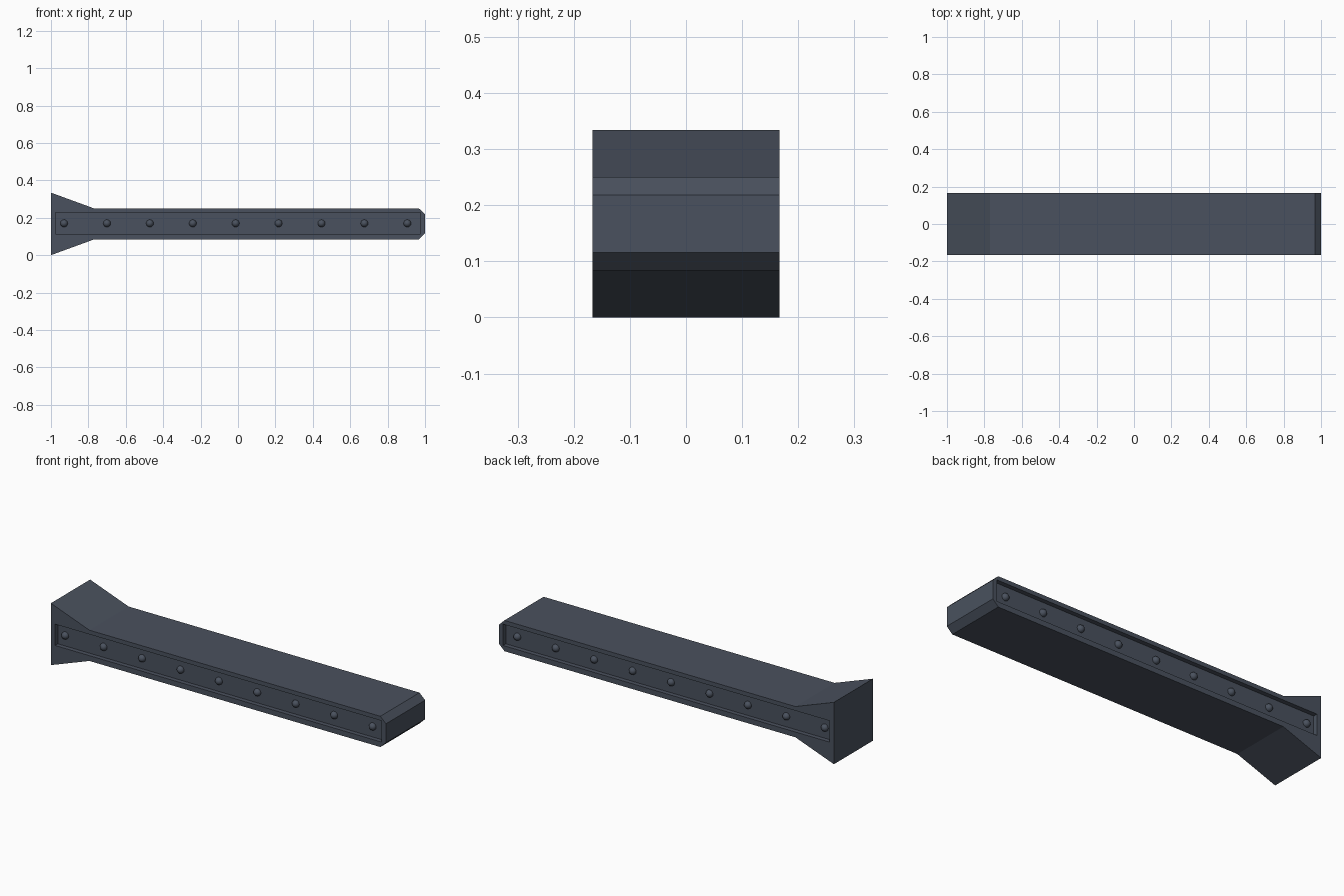
import bpy, bmesh, math
from mathutils import Matrix

if "Cube" in bpy.data.objects:
    bpy.data.objects.remove(bpy.data.objects["Cube"])

HALF_Y = 0.167     # half width of the beam
MID_Z = 0.167      # height of the centre line
DEPTH = 0.024      # depth of the side recesses


def material(name, rgb):
    m = bpy.data.materials.new(name)
    m.diffuse_color = (*rgb, 1)
    m.use_nodes = True
    m.node_tree.nodes["Principled BSDF"].inputs["Base Color"].default_value = m.diffuse_color
    return m


steel = material("blue grey steel", (0.068, 0.083, 0.112))


def make_object(name, bm, mat=None):
    bmesh.ops.recalc_face_normals(bm, faces=bm.faces)
    mesh = bpy.data.meshes.new(name)
    bm.to_mesh(mesh)
    bm.free()
    ob = bpy.data.objects.new(name, mesh)
    bpy.context.collection.objects.link(ob)
    if mat:
        mesh.materials.append(mat)
    return ob


# Beam: half profile mirrored about the centre line, extruded across y
upper = [(-1, 0.167), (-0.77, 0.083), (0.967, 0.083), (1, 0.051)]
profile = upper + [(x, -z) for x, z in reversed(upper)]
bm = bmesh.new()
face = bm.faces.new([bm.verts.new((x, -HALF_Y, MID_Z + z)) for x, z in profile])
ext = bmesh.ops.extrude_face_region(bm, geom=[face])
bmesh.ops.translate(bm, vec=(0, 2 * HALF_Y, 0),
                    verts=[v for v in ext["geom"] if isinstance(v, bmesh.types.BMVert)])
beam = make_object("beam", bm, steel)

# Long recess on each side
for side, label in ((-1, "front"), (1, "back")):
    bm = bmesh.new()
    bmesh.ops.create_cube(bm, size=1, matrix=Matrix.Translation((0, side * HALF_Y, MID_Z + 0.003))
                          @ Matrix.Diagonal((1.95, 2 * DEPTH, 0.115, 1)))
    cutter = make_object(label + "_recess_cutter", bm, steel)
    cutter.hide_render = True
    cutter.hide_set(True)
    cut = beam.modifiers.new(label + "_recess", "BOOLEAN")
    cut.operation = "DIFFERENCE"
    cut.solver = "EXACT"
    cut.object = cutter

# Row of domed rivets sunk in each recess
for side, label in ((-1, "front"), (1, "back")):
    bm = bmesh.new()
    for i in range(9):
        pos = (-0.93 + i * 0.2294, side * (HALF_Y - DEPTH), MID_Z + 0.003)
        bmesh.ops.create_uvsphere(bm, u_segments=16, v_segments=10, radius=0.02,
                                  matrix=Matrix.Translation(pos) @ Matrix.Rotation(math.pi / 2, 4, "X"))
    for f in bm.faces:
        f.smooth = True
    make_object(label + "_rivets", bm, steel)
